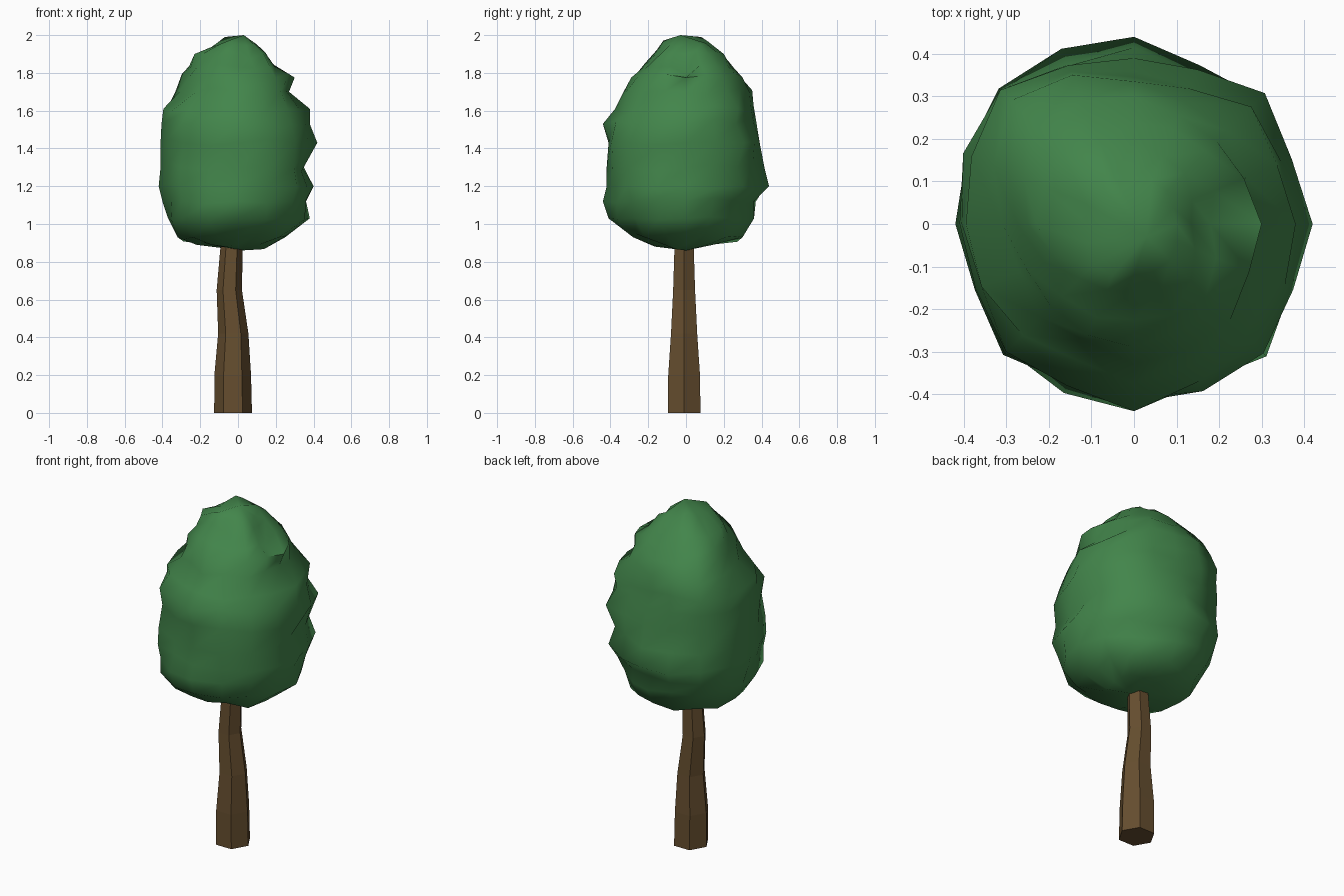
import bpy, bmesh, math, random

if "Cube" in bpy.data.objects:
    bpy.data.objects.remove(bpy.data.objects["Cube"])

random.seed(11)


def material(name, rgb):
    m = bpy.data.materials.new(name)
    m.diffuse_color = (*rgb, 1)
    m.use_nodes = True
    m.node_tree.nodes["Principled BSDF"].inputs["Base Color"].default_value = m.diffuse_color
    return m


def loft(name, rings, mat, tips=None):
    # Skin a stack of equal rings; close with n-gon caps or pole points
    bm = bmesh.new()
    loops = [[bm.verts.new(p) for p in ring] for ring in rings]
    n = len(loops[0])
    for a, b in zip(loops, loops[1:]):
        for i in range(n):
            j = (i + 1) % n
            bm.faces.new((a[i], a[j], b[j], b[i]))
    if tips:
        lo, hi = (bm.verts.new(t) for t in tips)
        for i in range(n):
            j = (i + 1) % n
            bm.faces.new((lo, loops[0][j], loops[0][i]))
            bm.faces.new((hi, loops[-1][i], loops[-1][j]))
    else:
        bm.faces.new(loops[0][::-1])
        bm.faces.new(loops[-1])
    bmesh.ops.recalc_face_normals(bm, faces=bm.faces)
    me = bpy.data.meshes.new(name)
    bm.to_mesh(me)
    bm.free()
    me.materials.append(mat)
    ob = bpy.data.objects.new(name, me)
    bpy.context.collection.objects.link(ob)
    return ob


# Bent six-sided trunk: z, centre x, radius
path = [(0, -0.026, 0.1), (0.2, -0.028, 0.097), (0.42, -0.025, 0.08),
        (0.65, -0.046, 0.067), (0.9, -0.033, 0.058), (1.0, -0.03, 0.054)]
trunk = [[(cx + r * math.cos(i * math.pi / 3),
           -0.01 + r * math.sin(i * math.pi / 3), z) for i in range(6)]
         for z, cx, r in path]
loft("trunk", trunk, material("bark", (0.13, 0.075, 0.028)))

# Foliage: z, then radius every 45 degrees starting at +x, anticlockwise
outline = [
    (0.89, .14, .16, .13, .16, .22, .20, .18, .16),
    (0.93, .25, .30, .30, .32, .32, .34, .28, .31),
    (1.03, .38, .33, .36, .39, .37, .42, .41, .38),
    (1.12, .36, .37, .36, .43, .40, .42, .44, .41),
    (1.20, .40, .42, .44, .45, .42, .435, .42, .44),
    (1.30, .34, .385, .415, .44, .41, .43, .42, .42),
    (1.43, .42, .435, .39, .445, .41, .41, .41, .43),
    (1.53, .38, .375, .36, .44, .405, .425, .44, .40),
    (1.61, .38, .39, .345, .445, .395, .37, .375, .37),
    (1.70, .27, .31, .335, .41, .31, .31, .33, .32),
    (1.775, .30, .275, .30, .37, .275, .275, .29, .28),
    (1.83, .18, .24, .24, .32, .25, .24, .225, .24),
    (1.90, .135, .17, .20, .24, .23, .18, .16, .19),
    (1.95, .10, .11, .11, .14, .11, .14, .12, .12),
]
SEG = 16
foliage = []
for z, *radii in outline:
    ring = []
    for i in range(SEG):
        a = 2 * math.pi * i / SEG
        r, dz = radii[i // 2], 0
        if i % 2:  # in-between points are ragged
            r = (r + radii[(i // 2 + 1) % 8]) / 2 * random.uniform(0.93, 1.02)
            dz = random.uniform(-0.025, 0.025)
        x = max(-0.42, min(0.42, r * math.cos(a)))
        ring.append((x, r * math.sin(a), z + dz))
    foliage.append(ring)
foliage[-1][6] = (-0.07, 0.08, 1.99)   # second peak beside the tip
foliage[-3][0] = (0.18, 0, 1.79)       # shelf on the right shoulder
crown = loft("foliage", foliage, material("leaves", (0.055, 0.235, 0.07)),
             tips=((0.02, 0, 0.86), (0.03, -0.03, 2.0)))

bpy.ops.object.select_all(action='DESELECT')
crown.select_set(True)
bpy.context.view_layer.objects.active = crown
bpy.ops.object.shade_smooth_by_angle(angle=math.radians(75))
